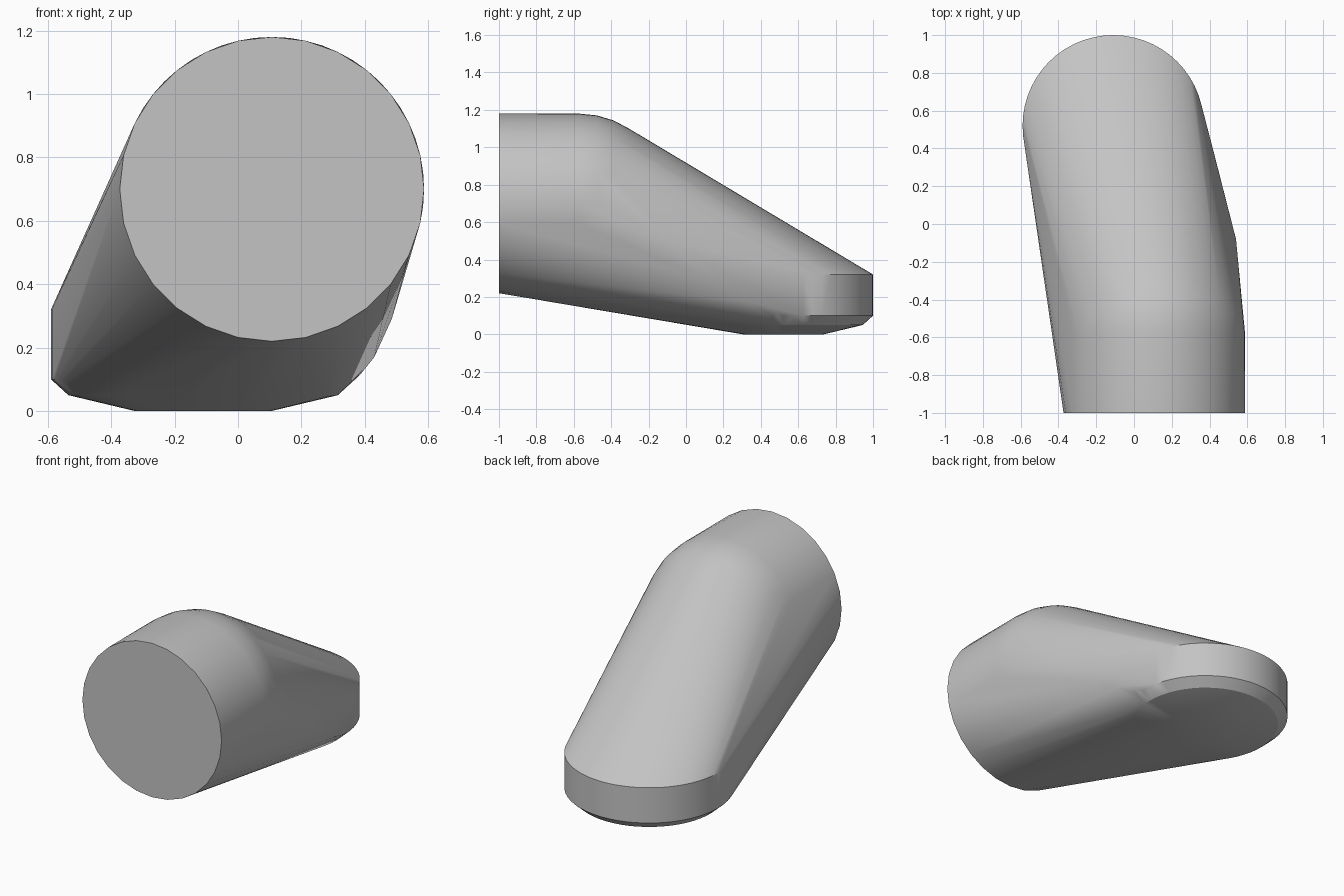
import bpy, bmesh
from math import sin, cos, pi
from mathutils import Vector

if "Cube" in bpy.data.objects:
    bpy.data.objects.remove(bpy.data.objects["Cube"])

R = 0.48
ELBOW = Vector((0.107, -0.57, 0.70))
TOE = Vector((-0.11, 0.52, 0))


def ring(bm, centre, radius, upright, n):
    """Circle of points, either upright (facing y) or lying flat."""
    for i in range(n):
        c, s = radius * cos(2 * pi * i / n), radius * sin(2 * pi * i / n)
        bm.verts.new(Vector(centre) + Vector((c, 0, s) if upright else (c, s, 0)))


bm = bmesh.new()

# Flat round end of the tube
ring(bm, (ELBOW.x, -1, ELBOW.z), R, True, 28)

# Rounded elbow
for k in range(8):
    a = pi / 2 * k / 8
    ring(bm, ELBOW + Vector((0, R * sin(a), 0)), R * cos(a), True, 56)

# Toe: straight wall, chamfer and shallow sole
for z, r in ((0.32, R), (0.10, R), (0.05, 0.425), (0.0, 0.215)):
    ring(bm, TOE + Vector((0, 0, z)), r, False, 56)

# Swelling along the left flank
for p in ((0.54, -0.08, 0.49), (0.485, 0.12, 0.29), (0.43, 0.35, 0.17), (0.39, 0.48, 0.12)):
    bm.verts.new(p)

# Skin the sections
hull = bmesh.ops.convex_hull(bm, input=bm.verts[:])
loose = [v for v in bm.verts if not v.link_faces]
bmesh.ops.delete(bm, geom=loose, context='VERTS')
bmesh.ops.dissolve_limit(bm, angle_limit=0.005, verts=bm.verts[:], edges=bm.edges[:])
bmesh.ops.recalc_face_normals(bm, faces=bm.faces[:])

mesh = bpy.data.meshes.new("angled_tube_body")
bm.to_mesh(mesh)
bm.free()
body = bpy.data.objects.new("angled_tube_body", mesh)
bpy.context.collection.objects.link(body)

# Plain grey
grey = bpy.data.materials.new("light_grey")
grey.use_nodes = True
colour = (0.55, 0.55, 0.55, 1)
grey.diffuse_color = colour
grey.node_tree.nodes["Principled BSDF"].inputs["Base Color"].default_value = colour
mesh.materials.append(grey)

bpy.context.view_layer.objects.active = body
body.select_set(True)
bpy.ops.object.shade_smooth_by_angle(angle=0.5)
